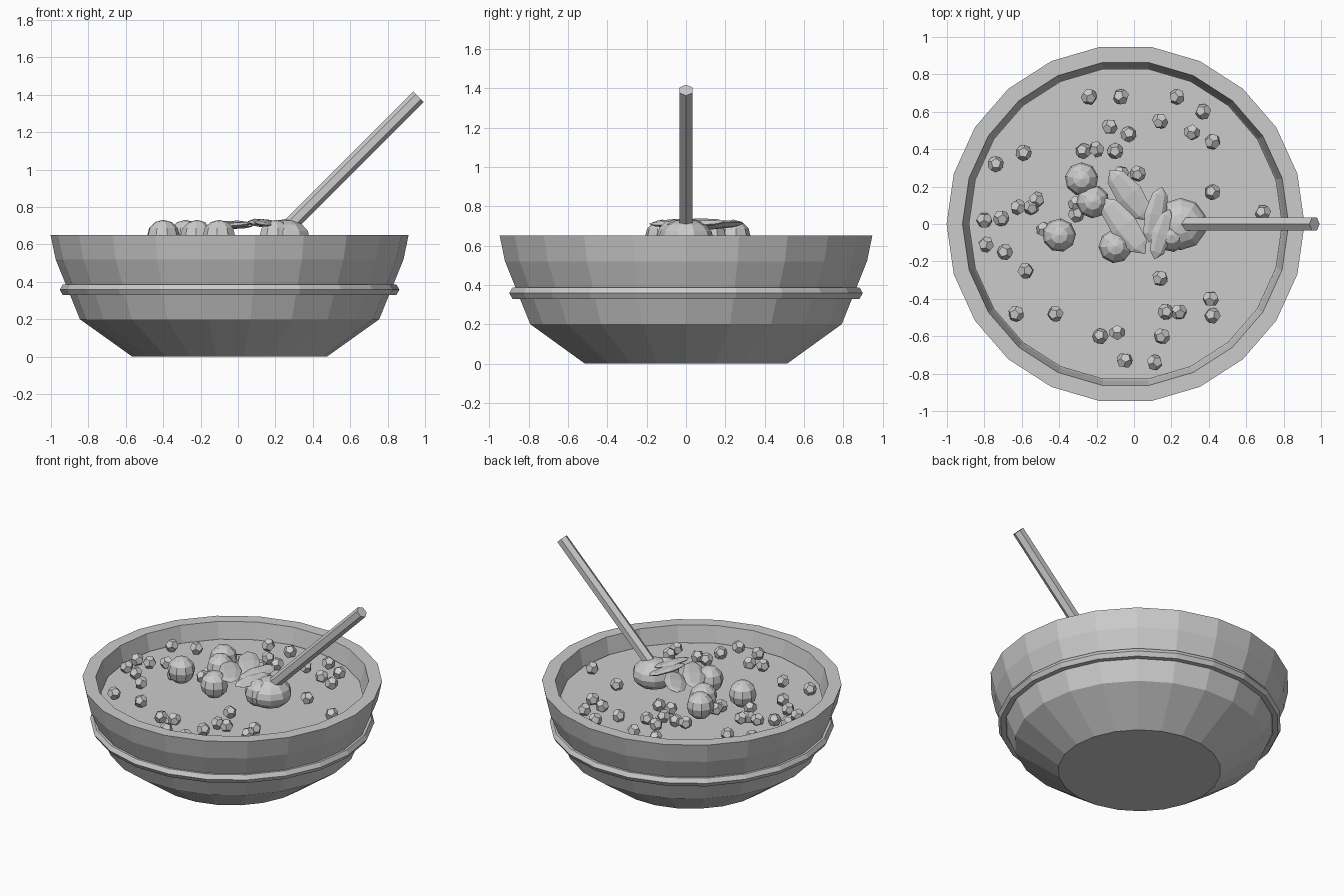
import bpy, bmesh, math, random
from mathutils import Vector, Matrix, Euler

random.seed(4)
cube = bpy.data.objects.get("Cube")
if cube:
    bpy.data.objects.remove(cube, do_unlink=True)

grey = bpy.data.materials.new("plain grey")
grey.use_nodes = True
grey.diffuse_color = (0.6, 0.6, 0.6, 1)
grey.node_tree.nodes["Principled BSDF"].inputs["Base Color"].default_value = (0.6, 0.6, 0.6, 1)

SIDES = 22
CENTRE_X = -0.045


def finish(bm, name, matrix=Matrix()):
    """Turn a bmesh into a flat-shaded object with the given placement."""
    bmesh.ops.recalc_face_normals(bm, faces=bm.faces)
    mesh = bpy.data.meshes.new(name)
    bm.to_mesh(mesh)
    bm.free()
    mesh.materials.append(grey)
    obj = bpy.data.objects.new(name, mesh)
    obj.matrix_world = matrix
    bpy.context.collection.objects.link(obj)
    return obj


def lathe(name, profile, closed=False):
    """Revolve (radius, height) points; an open profile is capped at both ends."""
    bm = bmesh.new()
    rings = []
    for r, z in profile:
        angles = [math.tau * i / SIDES for i in range(SIDES)]
        rings.append([bm.verts.new((r * math.cos(a), r * math.sin(a), z)) for a in angles])
    pairs = list(zip(rings, rings[1:]))
    if closed:
        pairs.append((rings[-1], rings[0]))
    else:
        bm.faces.new(rings[0])
        bm.faces.new(rings[-1])
    for low, high in pairs:
        for i in range(SIDES):
            j = (i + 1) % SIDES
            bm.faces.new((low[i], low[j], high[j], high[i]))
    return finish(bm, name, Matrix.Translation((CENTRE_X, 0, 0)))


def ball(name, centre, size, segments, rings, rotation=(0, 0, 0)):
    bm = bmesh.new()
    bmesh.ops.create_uvsphere(bm, u_segments=segments, v_segments=rings, radius=1)
    matrix = Matrix.LocRotScale(Vector(centre), Euler(rotation), Vector(size))
    return finish(bm, name, matrix)


def leaf(name, tip, base, width, height, roll):
    """Thin pointed leaf stretched between two points."""
    tip, base = Vector(tip), Vector(base)
    along = tip - base
    bm = bmesh.new()
    bmesh.ops.create_uvsphere(bm, u_segments=6, v_segments=4, radius=1)
    bmesh.ops.scale(bm, verts=bm.verts, vec=(height, width, along.length / 2))
    turn = along.to_track_quat("Z", "Y").to_matrix().to_4x4()
    # Keep the broad side level, then roll it a little
    side = Vector((0, 0, 1)).cross(along).normalized()
    up = along.normalized().cross(side)
    turn = Matrix((up, side, along.normalized())).transposed().to_4x4()
    turn = turn @ Matrix.Rotation(roll, 4, "Z")
    return finish(bm, name, Matrix.Translation((tip + base) / 2) @ turn)


def dodecahedron(name, centre, radius):
    g = (1 + math.sqrt(5)) / 2
    signs = (-1, 1)
    points = [Vector((a, b, c)) for a in signs for b in signs for c in signs]
    for a in signs:
        for b in signs:
            p = (0, a / g, b * g)
            points += [Vector(p[k:] + p[:k]) for k in range(3)]
    bm = bmesh.new()
    for p in points:
        bm.verts.new(p.normalized() * radius)
    bmesh.ops.convex_hull(bm, input=bm.verts)
    bmesh.ops.dissolve_limit(bm, angle_limit=0.05, verts=bm.verts, edges=bm.edges)
    spin = Euler([random.uniform(0, math.tau) for _ in range(3)])
    return finish(bm, name, Matrix.LocRotScale(Vector(centre), spin, None))


# Bowl shell, with a thick rim and hollow inside
lathe("bowl", [(0.52, 0), (0.8, 0.2), (0.93, 0.52), (0.957, 0.65),
               (0.872, 0.65), (0.845, 0.52), (0.72, 0.22), (0.46, 0.08)])

# Raised band around the bowl
band = [(0.875 + 0.033 * math.cos(k * math.pi / 3), 0.358 + 0.033 * math.sin(k * math.pi / 3))
        for k in range(6)]
lathe("bowl_band", band, closed=True)

# Soup surface
lathe("soup", [(0.8, 0.5), (0.838, 0.54)])

# Spoon head and six-sided handle
ball("spoon_head", (0.25, 0, 0.635), (0.14, 0.14, 0.1), 10, 8)
start, end = Vector((0.24, 0, 0.665)), Vector((0.965, 0, 1.39))
bm = bmesh.new()
bmesh.ops.create_cone(bm, cap_ends=True, segments=6, radius1=0.039, radius2=0.039,
                      depth=(end - start).length)
handle_turn = Matrix.Rotation(math.pi / 4, 4, "Y") @ Matrix.Rotation(math.pi / 2, 4, "Z")
corner = max(bm.verts, key=lambda v: abs(v.co.x)).co
if abs(corner.x) < 0.038:  # put a corner on the upper edge
    handle_turn = Matrix.Rotation(math.pi / 4, 4, "Y")
else:
    handle_turn = Matrix.Rotation(math.pi / 4, 4, "Y")
    corner = None
if corner is not None:
    bmesh.ops.rotate(bm, verts=bm.verts, matrix=Matrix.Rotation(math.pi / 2, 3, "Z"))
finish(bm, "spoon_handle", Matrix.Translation((start + end) / 2) @ handle_turn)

# Large round dumplings
for i, (x, y) in enumerate([(-0.28, 0.24), (-0.22, 0.12), (-0.4, -0.06),
                            (-0.1, -0.12), (0.2, -0.06)]):
    ball(f"dumpling_{i}", (x, y, 0.642), (0.09, 0.09, 0.09), 9, 6, (0, 0, i))

# Leaf garnish
leaf("leaf_back", (-0.13, 0.29, 0.71), (0.08, 0.02, 0.7), 0.075, 0.02, 0.15)
leaf("leaf_right", (0.15, 0.2, 0.72), (0.08, -0.1, 0.71), 0.06, 0.02, -0.2)
leaf("leaf_left", (-0.17, 0.14, 0.69), (0.06, -0.16, 0.71), 0.075, 0.02, 0.1)
leaf("leaf_front", (0.11, -0.19, 0.71), (0.19, 0.08, 0.72), 0.055, 0.018, 0.2)

# Small chopped bits floating on the soup, in hundredths
bits = [(-24, 68), (-7, 68), (23, 68), (37, 60), (14, 55), (-13, 52), (-3, 48), (31, 49),
        (42, 44), (-59, 38), (-74, 32), (-27, 39), (-20, 40), (-10, 39), (-7, 27), (2, 27),
        (42, 17), (69, 6), (-80, 2), (-71, 3), (-62, 9), (-55, 9), (-52, 13), (-79, -11),
        (-69, -15), (-58, -25), (-48, -3), (-31, 5), (-31, 11), (-63, -48), (-42, -48),
        (14, -29), (41, -40), (42, -49), (17, -47), (24, -47), (-18, -60), (-9, -58),
        (15, -60), (-5, -73), (11, -74)]
for i, (x, y) in enumerate(bits):
    dodecahedron(f"chopped_bit_{i}", (x / 100, y / 100, 0.575), 0.044)
